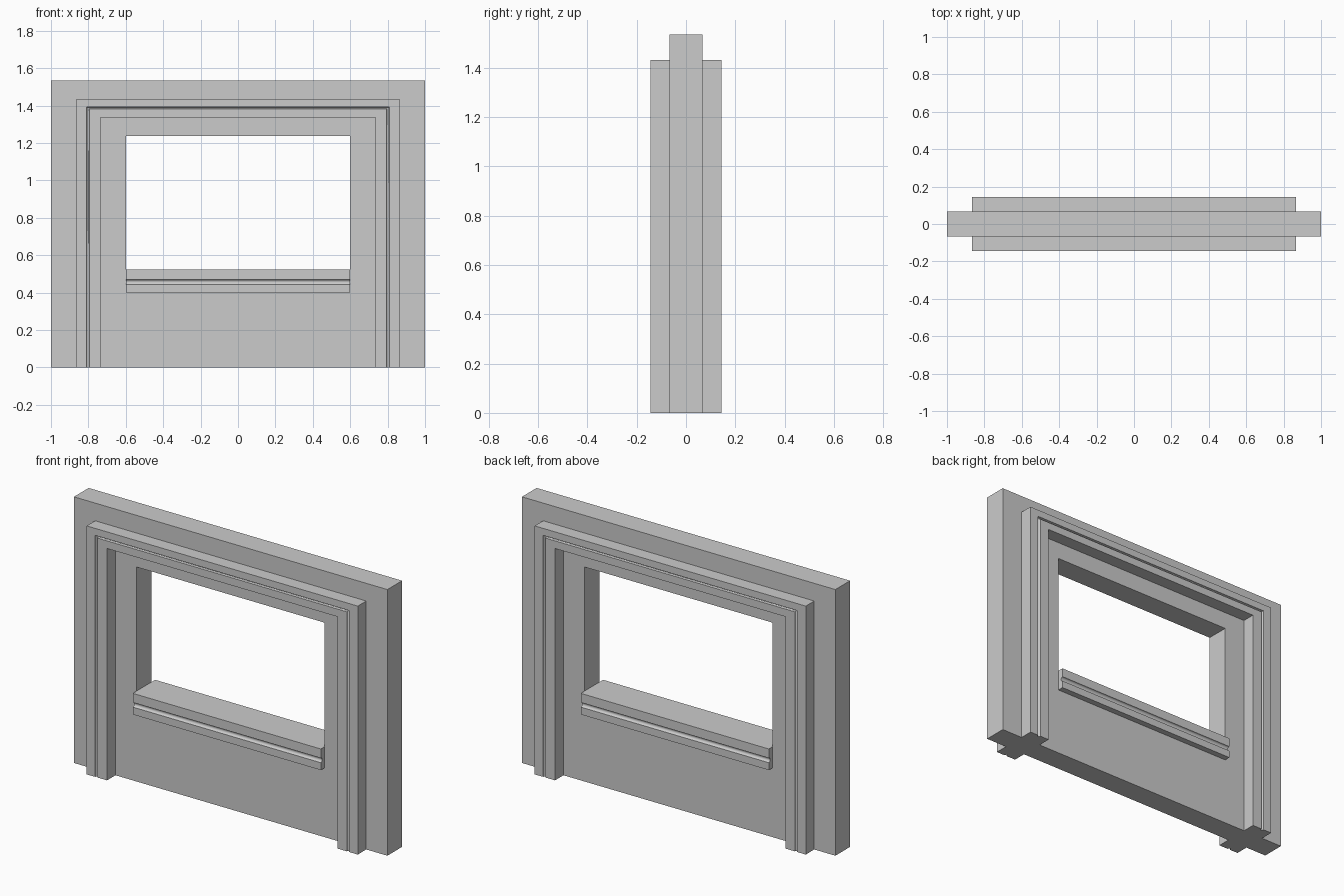
import bpy, bmesh
from math import sin, cos, pi, radians

if "Cube" in bpy.data.objects:
    bpy.data.objects.remove(bpy.data.objects["Cube"])

WALL_Y, TRIM_Y, SILL_Y = 0.067, 0.144, 0.102


def sweep(name, profile, stations, closed=False, smooth=False):
    """Sweep (t, y) profile through stations; t blends outer -> inner (x, z)."""
    bm = bmesh.new()
    rings = [[bm.verts.new((ox + (ix - ox) * t, y, oz + (iz - oz) * t))
              for t, y in profile] for (ox, oz), (ix, iz) in stations]
    n = len(profile)
    pairs = list(zip(rings, rings[1:]))
    if closed:
        pairs.append((rings[-1], rings[0]))
    else:
        bm.faces.new(rings[0])
        bm.faces.new(rings[-1])
    for a, b in pairs:
        for i in range(n):
            j = (i + 1) % n
            bm.faces.new((a[i], a[j], b[j], b[i]))
    bmesh.ops.recalc_face_normals(bm, faces=bm.faces)
    mesh = bpy.data.meshes.new(name)
    bm.to_mesh(mesh)
    bm.free()
    obj = bpy.data.objects.new(name, mesh)
    bpy.context.collection.objects.link(obj)
    if smooth:
        bpy.ops.object.select_all(action='DESELECT')
        obj.select_set(True)
        bpy.context.view_layer.objects.active = obj
        bpy.ops.object.shade_smooth_by_angle(angle=radians(35))
    return obj


def grooved_face(y, start, end, depth, steps=8):
    """Front edge of a moulding at depth y with a rounded groove."""
    mid, half = (start + end) / 2, (end - start) / 2
    groove = [(mid - half * cos(pi * k / steps), y + depth * sin(pi * k / steps))
              for k in range(steps + 1)]
    return [(0, y)] + groove + [(1, y)]


def rect(x, z0, z1):
    return [(-x, z0), (-x, z1), (x, z1), (x, z0)]


# Wall panel with window opening
sweep("wall", [(0, -WALL_Y), (1, -WALL_Y), (1, WALL_Y), (0, WALL_Y)],
      list(zip(rect(1.0, 0, 1.535), rect(0.6, 0.4, 1.237))), closed=True)

# Grooved surround on both faces of the wall
trim_path = list(zip(rect(0.865, 0, 1.433), rect(0.735, 0, 1.337)))
trim_profile = grooved_face(-TRIM_Y, 0.42, 0.54, 0.012) + [(1, -WALL_Y), (0, -WALL_Y)]
for name, side in (("front_surround", 1), ("back_surround", -1)):
    sweep(name, [(t, y * side) for t, y in trim_profile], trim_path, smooth=True)

# Sill running through the opening, grooved front and back
face = grooved_face(-SILL_Y, 0.43, 0.65, 0.013)
sill_profile = face + [(t, -y) for t, y in reversed(face)]
sweep("sill", sill_profile,
      [((x, 0.522), (x, 0.4)) for x in (-0.6, 0.6)], smooth=True)
